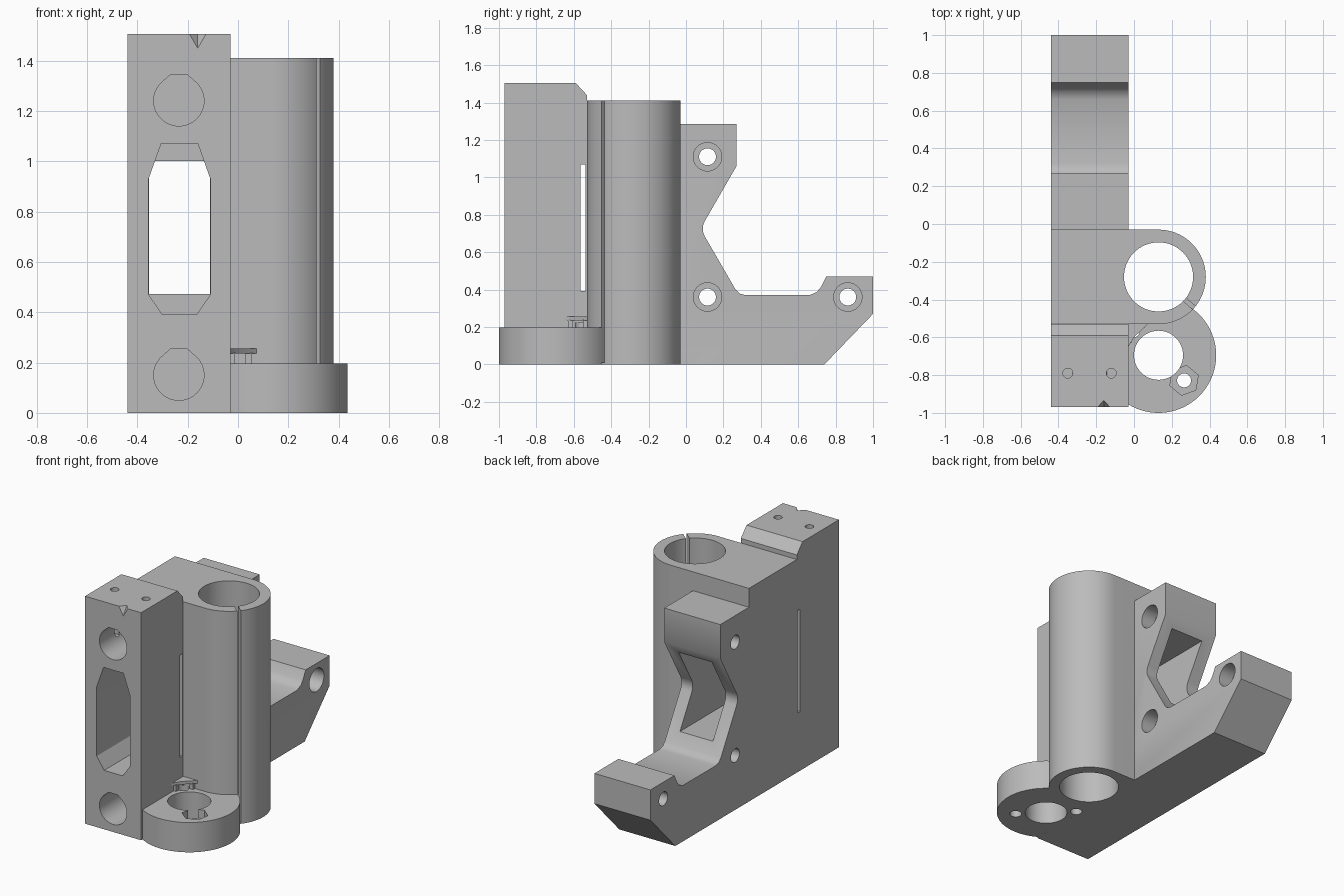
import bpy, bmesh, math
from mathutils import Vector

default = bpy.data.objects.get("Cube")
if default:
    bpy.data.objects.remove(default, do_unlink=True)

grey = bpy.data.materials.new("plain grey")
grey.use_nodes = True
COLOUR = (0.5, 0.5, 0.5, 1)
grey.diffuse_color = COLOUR
grey.node_tree.nodes["Principled BSDF"].inputs["Base Color"].default_value = COLOUR


def prism(name, pts, axis, lo, hi):
    """Extrude a 2D outline along an axis, from lo to hi."""
    place = {"X": lambda p, a: (a, p[0], p[1]),
             "Y": lambda p, a: (p[0], a, p[1]),
             "Z": lambda p, a: (p[0], p[1], a)}[axis]
    bm = bmesh.new()
    face = bm.faces.new([bm.verts.new(place(p, lo)) for p in pts])
    ext = bmesh.ops.extrude_face_region(bm, geom=[face])
    move = Vector(place((0, 0), hi - lo))
    bmesh.ops.translate(bm, vec=move, verts=[g for g in ext["geom"] if isinstance(g, bmesh.types.BMVert)])
    bmesh.ops.recalc_face_normals(bm, faces=bm.faces[:])
    mesh = bpy.data.meshes.new(name)
    bm.to_mesh(mesh)
    bm.free()
    mesh.materials.append(grey)
    obj = bpy.data.objects.new(name, mesh)
    bpy.context.scene.collection.objects.link(obj)
    return obj


def arc(cx, cy, r, a0, a1, n):
    return [(cx + r * math.cos(math.radians(a0 + (a1 - a0) * i / n)),
             cy + r * math.sin(math.radians(a0 + (a1 - a0) * i / n))) for i in range(n + 1)]


def circle(cx, cy, r, n=48, turn=0):
    return arc(cx, cy, r, turn, turn + 360, n)[:-1]


def rect(x0, y0, x1, y1):
    return [(x0, y0), (x1, y0), (x1, y1), (x0, y1)]


def cut(obj, cutters):
    """Subtract every cutter, then bake the result."""
    for c in cutters:
        c.hide_render = True
        mod = obj.modifiers.new("cut", "BOOLEAN")
        mod.operation, mod.solver, mod.object = "DIFFERENCE", "EXACT", c
    bpy.context.view_layer.update()
    baked = bpy.data.meshes.new_from_object(obj.evaluated_get(bpy.context.evaluated_depsgraph_get()))
    obj.modifiers.clear()
    obj.data = baked


L, R = -0.44, -0.03            # side walls of the main block
BX, BY = 0.13, -0.28           # barrel centre
FX, FY = 0.13, -0.695          # foot centre

# Main block with the stepped, notched tail
side = [(-0.97, 0), (0.74, 0), (1.0, 0.27), (1.0, 0.47), (0.75, 0.47), (0.722, 0.415),
        (0.70, 0.387), (0.66, 0.37), (0.32, 0.37), (0.287, 0.378), (0.265, 0.40),
        (0.10, 0.685), (0.09, 0.71), (0.09, 0.74), (0.10, 0.765), (0.27, 1.06),
        (0.27, 1.285), (-0.03, 1.285), (-0.03, 1.41), (-0.53, 1.41), (-0.53, 1.44),
        (-0.59, 1.505), (-0.97, 1.505)]
block = prism("main_block", side, "X", L, R)

# Clamp barrel and round foot
barrel = prism("clamp_barrel", [(R, -0.53)] + arc(BX, BY, 0.25, -90, 90, 48) + [(R, -0.03)],
               "Z", 0, 1.41)
foot = prism("round_foot", arc(FX, FY, 0.305, -121.6, 90, 56) + [(R, -0.39)], "Z", 0, 0.197)

# Bores shared between parts
barrel_bore = prism("barrel_bore", circle(BX, BY, 0.183, 64), "Z", -0.1, 1.6)
corner_hole = prism("corner_hole", circle(-0.005, -0.565, 0.036, 24), "Z", -0.1, 0.225)

block_cuts = [barrel_bore, corner_hole]

# Front rod sockets with a flattened teardrop top
for z in (0.15, 1.24):
    drop = arc(-0.235, z, 0.1, 135, 405, 40) + [(-0.202, z + 0.104), (-0.268, z + 0.104)]
    block_cuts.append(prism("rod_socket", drop, "Y", -1.1, -0.6))

# Front window, narrower rear window and the thin tie slot
window = [(-0.305, 1.07), (-0.16, 1.07), (-0.11, 0.93), (-0.11, 0.47),
          (-0.165, 0.39), (-0.30, 0.39), (-0.355, 0.47), (-0.355, 0.93)]
block_cuts.append(prism("front_window", window, "Y", -1.1, -0.54))
block_cuts.append(prism("rear_window", rect(-0.353, 0.472, -0.112, 1.0), "Y", -0.6, 0.5))
block_cuts.append(prism("tie_slot", rect(-0.565, 0.391, -0.536, 1.069), "X", -0.6, 0.1))

# Counterbored cross bolts
for y, z in ((0.115, 1.11), (0.115, 0.36), (0.865, 0.36)):
    block_cuts.append(prism("bolt_hole", circle(y, z, 0.045, 32), "X", -0.6, 0.1))
    block_cuts.append(prism("bolt_head", circle(y, z, 0.076, 32), "X", R - 0.1, 0.1))

# Top screw holes and the pointer nick
for x in (-0.35, -0.12):
    block_cuts.append(prism("screw_hole", circle(x, -0.79, 0.026, 20), "Z", 1.2, 1.6))
nick = prism("pointer_nick", [(-0.222, -0.97), (-0.16, -1.04), (-0.098, -0.97), (-0.16, -0.90)],
             "Z", 1.45, 1.555)
for v in nick.data.vertices:
    if v.co.z < 1.5:
        v.co.x, v.co.y = -0.16 + (v.co.x + 0.16) * 0.01, -0.97 + (v.co.y + 0.97) * 0.01
block_cuts.append(nick)

# Clamp slit through the barrel wall
d = Vector((math.cos(math.radians(-41)), math.sin(math.radians(-41))))
n = Vector((-d.y, d.x)) * 0.011
c = Vector((BX, BY))
slit = prism("clamp_slit", [c + d * 0.1 - n, c + d * 0.3 - n, c + d * 0.3 + n, c + d * 0.1 + n],
             "Z", 0.01, 1.6)

# Foot bore, nut recess and screw hole
foot_cuts = [barrel_bore, corner_hole,
             prism("foot_bore", circle(FX, FY, 0.13, 48), "Z", -0.1, 0.4),
             prism("nut_recess", circle(0.265, -0.828, 0.08, 6, 20), "Z", 0.14, 0.4),
             prism("foot_screw", circle(0.265, -0.828, 0.037, 24), "Z", -0.1, 0.4)]

cut(block, block_cuts)
cut(barrel, [barrel_bore, slit])
cut(foot, foot_cuts)
for helper in set(block_cuts + foot_cuts + [slit]):
    bpy.data.objects.remove(helper, do_unlink=True)

# Small corner tab above the foot, with its stub posts
tab = prism("corner_tab", [(R, -0.65), (0.0, -0.60), (0.073, -0.53), (0.05, -0.515), (R, -0.515)],
            "Z", 0.235, 0.255)
post_a = prism("tab_post_front", rect(R, -0.63, -0.012, -0.605), "Z", 0.19, 0.24)
post_b = prism("tab_post_rear", rect(0.03, -0.55, 0.055, -0.52), "Z", 0.19, 0.24)

# Smooth the round walls, keep the edges crisp
bpy.ops.object.select_all(action="DESELECT")
for o in (block, barrel, foot, tab, post_a, post_b):
    o.select_set(True)
bpy.context.view_layer.objects.active = block
bpy.ops.object.shade_smooth_by_angle(angle=math.radians(32))
